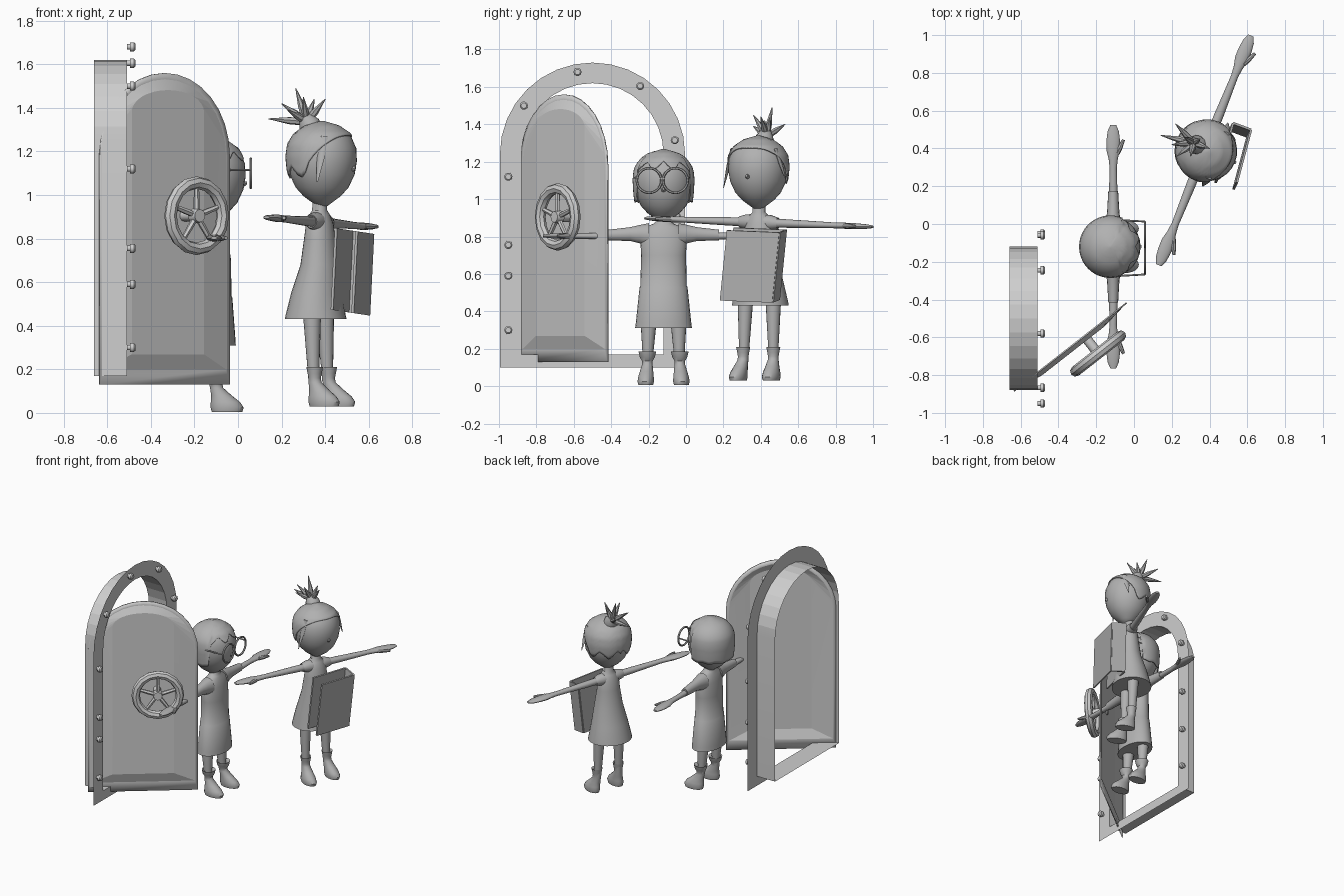
import bpy, bmesh, math
from mathutils import Vector, Matrix

if "Cube" in bpy.data.objects:
    bpy.data.objects.remove(bpy.data.objects["Cube"])


def material(name, v):
    m = bpy.data.materials.new(name)
    m.diffuse_color = (v, v, v, 1)
    m.use_nodes = True
    m.node_tree.nodes["Principled BSDF"].inputs["Base Color"].default_value = m.diffuse_color
    return m


grey = material("plain grey", 0.44)
light = material("light grey", 0.62)
X, Y, Z = Vector((1, 0, 0)), Vector((0, 1, 0)), Vector((0, 0, 1))


def finish(name, bm, mat=None, smooth=40, colour=None):
    bmesh.ops.recalc_face_normals(bm, faces=bm.faces)
    me = bpy.data.meshes.new(name)
    bm.to_mesh(me)
    bm.free()
    ob = bpy.data.objects.new(name, me)
    bpy.context.collection.objects.link(ob)
    me.materials.append(colour or grey)
    if mat:
        ob.matrix_world = mat
    if smooth:
        bpy.ops.object.select_all(action='DESELECT')
        ob.select_set(True)
        bpy.context.view_layer.objects.active = ob
        bpy.ops.object.shade_smooth_by_angle(angle=math.radians(smooth))
    return ob


def bridge(bm, loops):
    """Join successive closed loops of points with quads."""
    vs = [[bm.verts.new(p) for p in lp] for lp in loops]
    n = len(loops[0])
    for a, b in zip(vs, vs[1:]):
        for i in range(n):
            j = (i + 1) % n
            bm.faces.new((a[i], a[j], b[j], b[i]))
    return vs


def loft(name, rings, U, V, mat=None, n=16, colour=None):
    """rings: (centre, radius along U, radius along V)"""
    bm = bmesh.new()
    ang = [2 * math.pi * i / n for i in range(n)]
    vs = bridge(bm, [[Vector(c) + U * a * math.cos(t) + V * b * math.sin(t) for t in ang]
                     for c, a, b in rings])
    bm.faces.new(vs[0])
    bm.faces.new(vs[-1])
    return finish(name, bm, mat, 40, colour)


def rod(name, p, q, r1, r2, mat=None, n=8, flat=1, colour=None):
    p, q = Vector(p), Vector(q)
    d = (q - p).normalized()
    U = d.cross(X).normalized() if abs(d.x) < 0.7 else d.orthogonal().normalized()
    mid = max(r1, r2)
    return loft(name, [(p, r1 * flat, r1), (p.lerp(q, 0.45), mid * flat, mid), (q, r2 * flat, r2)],
                U, d.cross(U), mat, n, colour)


def ring(name, major, minor, mat, n=32, m=8, colour=None):
    bm = bmesh.new()
    loops = []
    for i in range(n + 1):
        t = 2 * math.pi * i / n
        loops.append([((major + minor * math.cos(s)) * math.cos(t),
                       (major + minor * math.cos(s)) * math.sin(t), minor * math.sin(s))
                      for s in [2 * math.pi * k / m for k in range(m)]])
    bridge(bm, loops)
    bmesh.ops.remove_doubles(bm, verts=bm.verts, dist=1e-5)
    return finish(name, bm, mat, 30, colour)


def arch(x, yc, half, bottom, spring, rise, n=16):
    """Arched doorway outline in the YZ plane."""
    pts = [(x, yc - half, bottom), (x, yc + half, bottom)]
    for i in range(n + 1):
        t = math.pi * i / n
        pts.append((x, yc + half * math.cos(t), spring + rise * math.sin(t)))
    return pts


# Door frame: flange and sleeve
bm = bmesh.new()
bridge(bm, [arch(-0.51, -0.5, 0.495, 0.1, 1.24, 0.49), arch(-0.51, -0.5, 0.38, 0.17, 1.24, 0.38),
            arch(-0.66, -0.5, 0.38, 0.17, 1.24, 0.38)])
finish("door_frame", bm, None, 8, light)

# Bolts on the flange
for y, z in [(-0.95, 0.3), (-0.95, 0.59), (-0.95, 0.755), (-0.95, 1.12), (-0.867, 1.5),
             (-0.58, 1.68), (-0.245, 1.605), (-0.06, 1.315), (-0.05, 0.91), (-0.05, 0.6), (-0.05, 0.3)]:
    loft("frame_bolt", [((-0.51, y, z), 0.013, 0.013), ((-0.495, y, z), 0.013, 0.013),
                        ((-0.495, y, z), 0.022, 0.022), ((-0.478, y, z), 0.022, 0.022),
                        ((-0.471, y, z), 0.015, 0.015)], Y, Z, None, 10, light)

# Door leaf, opened: local X is the outward normal, local Y runs to the free edge
door = Matrix.Translation((-0.34, -0.648, 0)) @ Matrix.Rotation(math.atan2(-0.788, 0.616), 4, 'Z')
bm = bmesh.new()
vs = bridge(bm, [arch(0, 0, 0.378, 0.13, 1.18, 0.38), arch(0, 0, 0.355, 0.2, 1.18, 0.35),
                 arch(0.022, 0, 0.21, 0.27, 1.38, 0.1)])
bm.faces.new(vs[-1])
ob = finish("door_leaf", bm, door, 5, light)
ob.modifiers.new("thickness", 'SOLIDIFY').thickness = 0.008

# Hand wheel
wheel = door @ Matrix.Translation((0.122, 0.095, 0.905)) @ Matrix.Rotation(math.pi / 2, 4, 'Y')
ring("wheel_rim", 0.152, 0.029, wheel, 16, 8, light)
rod("wheel_shaft", (0, 0, -0.11), (0, 0, 0.01), 0.026, 0.026, wheel, 12, 1, light)
rod("wheel_hub", (0, 0, -0.02), (0, 0, 0.025), 0.034, 0.03, wheel, 12, 1, light)
for k in range(5):
    t = 2 * math.pi * k / 5 + math.pi
    rod("wheel_spoke", (0, 0, 0), (0.145 * math.cos(t), 0.145 * math.sin(t), 0), 0.014, 0.011,
        wheel, 6, 1, light)

HEAD = [(-0.225, 0.025), (-0.205, 0.052), (-0.18, 0.086), (-0.14, 0.122), (-0.08, 0.15), (-0.02, 0.16),
        (0.04, 0.157), (0.09, 0.135), (0.13, 0.096), (0.15, 0.055), (0.16, 0.01)]


def child(tag, mat, body, hem, sleeve, arm_z, slope, reach, foot_z, cuff, leg_y, head):
    # Dress, neck, head and nose
    loft(tag + "_dress", [((ox, 0, z), f, l) for z, l, f, ox in body], X, Y, mat, 28)
    hx, hz = head
    loft(tag + "_head", [((hx, 0, hz + z), r, r) for z, r in HEAD], X, Y, mat, 28)
    loft(tag + "_nose", [((hx + 0.15, 0, hz - 0.055), 0.014, 0.014),
                         ((hx + 0.166, 0, hz - 0.05), 0.007, 0.007)], Y, Z, mat, 8)
    for s in (-1, 1):
        # Sleeve, arm, hand, thumb
        def at(y, x=0, dz=0):
            return (x, s * y * reach, arm_z + slope * s * y + dz)
        loft(tag + "_sleeve", [(at(y, 0, dz), f, r) for y, f, r, dz in sleeve], X, Z, mat, 14)
        loft(tag + "_arm", [(at(0.04), 0.026, 0.026), (at(0.2), 0.025, 0.022), (at(0.42), 0.019, 0.016),
                            (at(0.47), 0.024, 0.016), (at(0.52), 0.036, 0.017), (at(0.57), 0.036, 0.015),
                            (at(0.62), 0.03, 0.012), (at(0.655), 0.015, 0.007)], X, Z, mat, 14)
        rod(tag + "_thumb", at(0.5, 0.02), at(0.575, 0.055), 0.014, 0.008, mat)
        # Leg and boot
        y = s * leg_y
        loft(tag + "_leg", [((-0.01, y * 0.9, hem + 0.12), 0.045, 0.045), ((-0.005, y * 0.95, hem), 0.04, 0.04),
                            ((0.005, y, foot_z + 0.11), 0.024, 0.024)], X, Y, mat)
        loft(tag + "_boot", [((ox, y * (1 + ox * 2), foot_z + z), f, l) for z, ox, f, l in
                             [(0, 0.06, 0.07, 0.04), (0.02, 0.06, 0.076, 0.045), (0.045, 0.052, 0.067, 0.042),
                              (0.075, 0.034, 0.047, 0.036), (0.11, 0.012, 0.03, 0.029), (0.13, 0.01, 0.028, 0.029),
                              (0.15, 0.01, cuff * 0.85, cuff * 0.85), (0.18, 0.01, cuff, cuff),
                              (0.165, 0.01, 0.02, 0.02)]], X, Y, mat, 18)


def hair(name, mat, profile, hx, hz, line, n=48, rows=12):
    """Hair shell from the hairline (height by angle from the face) up to the crown."""
    def radius(z):
        for (z0, r0), (z1, r1) in zip(profile, profile[1:]):
            if z <= z1:
                return r0 + (r1 - r0) * max(0, z - z0) / (z1 - z0)
        return profile[-1][1]
    bm = bmesh.new()
    loops = []
    for j in range(rows + 1):
        lp = []
        for i in range(n):
            a = 2 * math.pi * i / n
            a = a - 2 * math.pi if a > math.pi else a
            z = line(a) + (profile[-1][0] - line(a)) * j / rows
            lp.append((hx + radius(z) * math.cos(a), radius(z) * math.sin(a), hz + z))
        loops.append(lp)
    vs = bridge(bm, loops)
    bm.faces.new(vs[-1])
    ob = finish(name, bm, mat)
    ob.modifiers.new("thickness", 'SOLIDIFY').thickness = 0.008


def zigzag(a, step):
    return abs((a / step) % 1 - 0.5) * 2


# Child with glasses, facing +x
m1 = Matrix.Translation((-0.11, -0.12, 0))
child("first_child", m1,
      [(0.31, 0.152, 0.1, 0), (0.34, 0.148, 0.098, 0), (0.53, 0.128, 0.084, 0), (0.535, 0.124, 0.08, 0),
       (0.7, 0.12, 0.078, 0), (0.8, 0.125, 0.065, 0), (0.85, 0.1, 0.05, 0), (0.868, 0.055, 0.04, 0),
       (0.89, 0.032, 0.03, 0), (0.95, 0.03, 0.03, 0)],
      0.31, [(0.08, 0.055, 0.065, 0.005), (0.13, 0.042, 0.05, 0.01), (0.18, 0.033, 0.038, 0.01),
             (0.3, 0.026, 0.029, 0.005), (0.298, 0.018, 0.016, 0)],
      0.803, 0, 0.985, 0.005, 0.048, 0.085, (-0.015, 1.105))
hair("first_child_hair", m1,
     [(-0.13, 0.155), (-0.07, 0.162), (0, 0.166), (0.06, 0.159), (0.11, 0.128), (0.145, 0.078), (0.163, 0.008)],
     -0.015, 1.105,
     lambda a: 0.05 + 0.05 * zigzag(a, 0.7) if abs(a) < 1.15 else -0.125 + 0.012 * zigzag(a, 0.6))

# Glasses
for s in (-1, 1):
    lens = m1 @ Matrix.Translation((0.168, -0.007 + s * 0.07, 1.1)) @ Matrix.Rotation(math.pi / 2, 4, 'Y')
    ring("glasses_rim", 0.066, 0.007, lens, 28, 6)
    rod("glasses_arm", (0.168, -0.007 + s * 0.14, 1.115), (0.03, -0.007 + s * 0.148, 1.115), 0.005, 0.005, m1, 6)
rod("glasses_bridge", (0.168, -0.02, 1.11), (0.168, 0.006, 1.11), 0.006, 0.006, m1, 6)

# Child with tufted hair, turned slightly to the front
m2 = Matrix.Translation((0.375, 0.39, 0)) @ Matrix.Rotation(-math.atan2(0.373, 0.928), 4, 'Z')
child("second_child", m2,
      [(0.43, 0.155, 0.14, -0.02), (0.45, 0.152, 0.135, -0.02), (0.55, 0.13, 0.115, -0.015),
       (0.68, 0.102, 0.086, 0), (0.8, 0.082, 0.07, 0), (0.87, 0.076, 0.06, 0), (0.91, 0.055, 0.045, 0),
       (0.93, 0.036, 0.034, 0), (1.0, 0.034, 0.034, 0)],
      0.43, [(0.03, 0.045, 0.045, 0), (0.07, 0.042, 0.04, 0.002), (0.11, 0.03, 0.03, 0), (0.1, 0.015, 0.015, 0)],
      0.875, -0.035, 1.0, 0.03, 0.038, 0.085, (0.012, 1.175))
hair("second_child_hair", m2,
     [(-0.13, 0.138), (-0.07, 0.162), (0, 0.169), (0.06, 0.161), (0.11, 0.13), (0.145, 0.078), (0.165, 0.008)],
     0.012, 1.175,
     lambda a: 0.1 - 0.13 * abs(a / 1.6) ** 3 if abs(a) < 1.6 else -0.1 + 0.06 * zigzag(a, 0.75))
# Side locks and tuft
for s, low in ((-1, 1.06), (1, 1.1)):
    rod("side_lock", (0.07, s * 0.125, 1.27), (0.06, s * 0.18, low), 0.02, 0.003, m2, 8, 0.4)
rod("tuft_base", (0.34, 0.415, 1.3), (0.31, 0.43, 1.36), 0.05, 0.03, None, 12)
for tip in [(0.14, 0.47, 1.35), (0.2, 0.42, 1.42), (0.265, 0.46, 1.49), (0.3, 0.36, 1.45), (0.35, 0.45, 1.44),
            (0.4, 0.4, 1.44), (0.22, 0.53, 1.4), (0.23, 0.36, 1.39)]:
    rod("hair_tuft", (0.315, 0.43, 1.335), tip, 0.017, 0.002, None, 7)


def plate(name, a, b):
    """Upright plate from a to b, leaning outward."""
    bm = bmesh.new()
    a, b = Vector(a), Vector(b)
    d = (b - a).normalized()
    side = Vector((-d.y, d.x)) * 0.006
    loops = [[(p.x + (z - 0.64) * 0.05, p.y + (z - 0.64) * 0.1, z - 0.15 * (p.x - 0.525))
              for p in (a - side, b - side, b + side, a + side)] for z in (0.46, 0.835)]
    vs = bridge(bm, loops)
    bm.faces.new(vs[0])
    bm.faces.new(vs[1])
    finish(name, bm, None, 0)


# Open folder held in front: two covers joined by a spine
plate("folder_front_cover", (0.61, 0.48), (0.535, 0.2))
plate("folder_back_cover", (0.515, 0.515), (0.44, 0.235))
plate("folder_spine", (0.515, 0.515), (0.61, 0.48))
